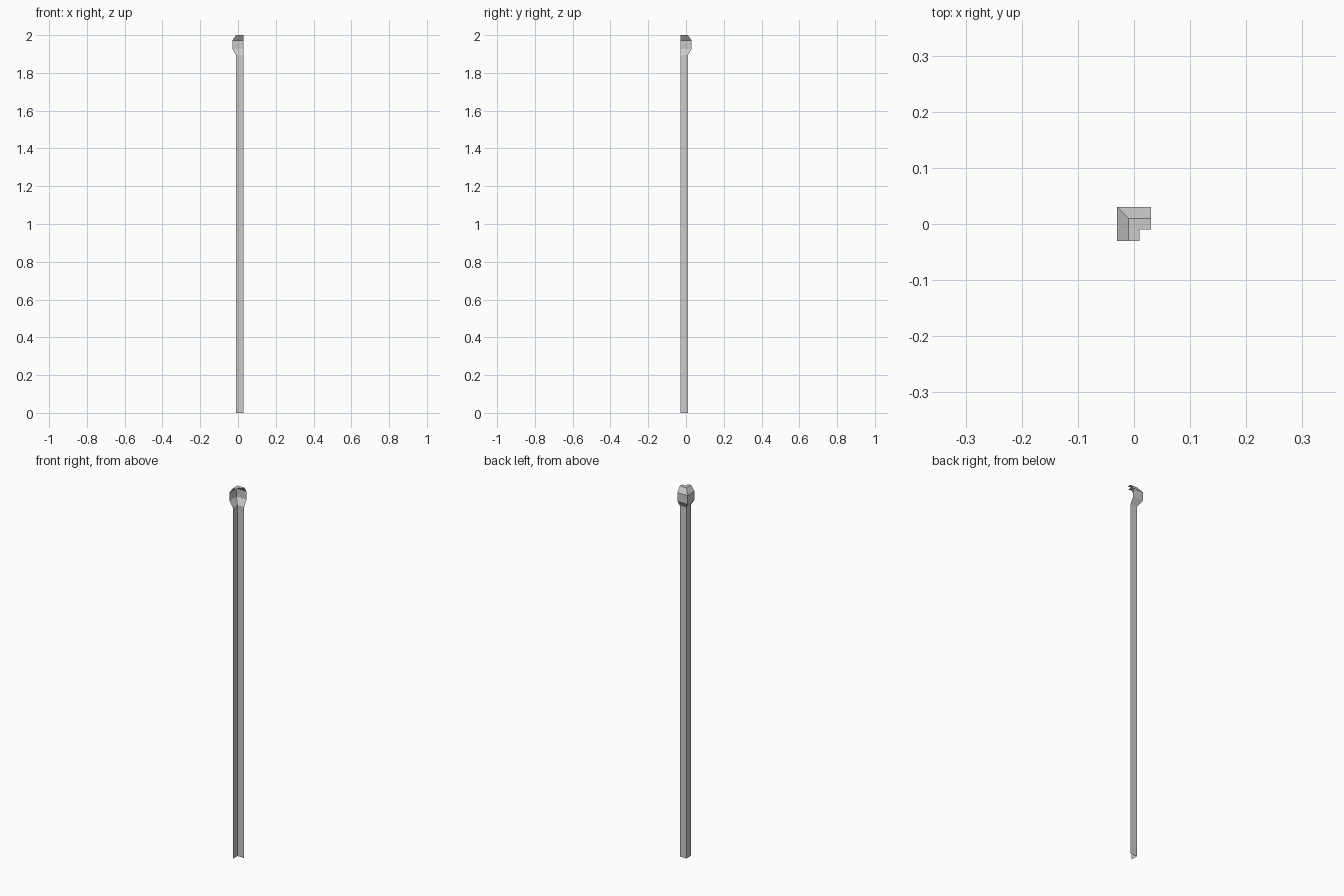
import bpy, bmesh

if "Cube" in bpy.data.objects:
    bpy.data.objects.remove(bpy.data.objects["Cube"])

# Profile of the folded sheet: (outward offset from the post faces, height)
PROFILE = [(0, 0), (0, 1.895), (0.02, 1.927), (0.02, 1.972), (0, 2.0), (-0.02, 2.0)]
CORNER = 0.01   # distance of the post faces from the centre
END = 0.03      # where both wings are cut off


def corner_row(bm, d, z):
    """One L-shaped row: end of side wing, mitred corner, end of back wing."""
    e = CORNER + d
    return [bm.verts.new(p) for p in ((-e, -END, z), (-e, e, z), (END, e, z))]


# Open corner post with a bulging, folded-over head
bm = bmesh.new()
rows = [corner_row(bm, d, z) for d, z in PROFILE]
for low, high in zip(rows, rows[1:]):
    for i in range(2):
        bm.faces.new((low[i + 1], low[i], high[i], high[i + 1]))
bm.normal_update()
# Outer faces point away from the inside of the angle
if bm.faces[:][0].normal.x > 0:
    bmesh.ops.reverse_faces(bm, faces=bm.faces[:])

mesh = bpy.data.meshes.new("corner_post")
bm.to_mesh(mesh)
bm.free()
post = bpy.data.objects.new("corner_post", mesh)
bpy.context.collection.objects.link(post)
